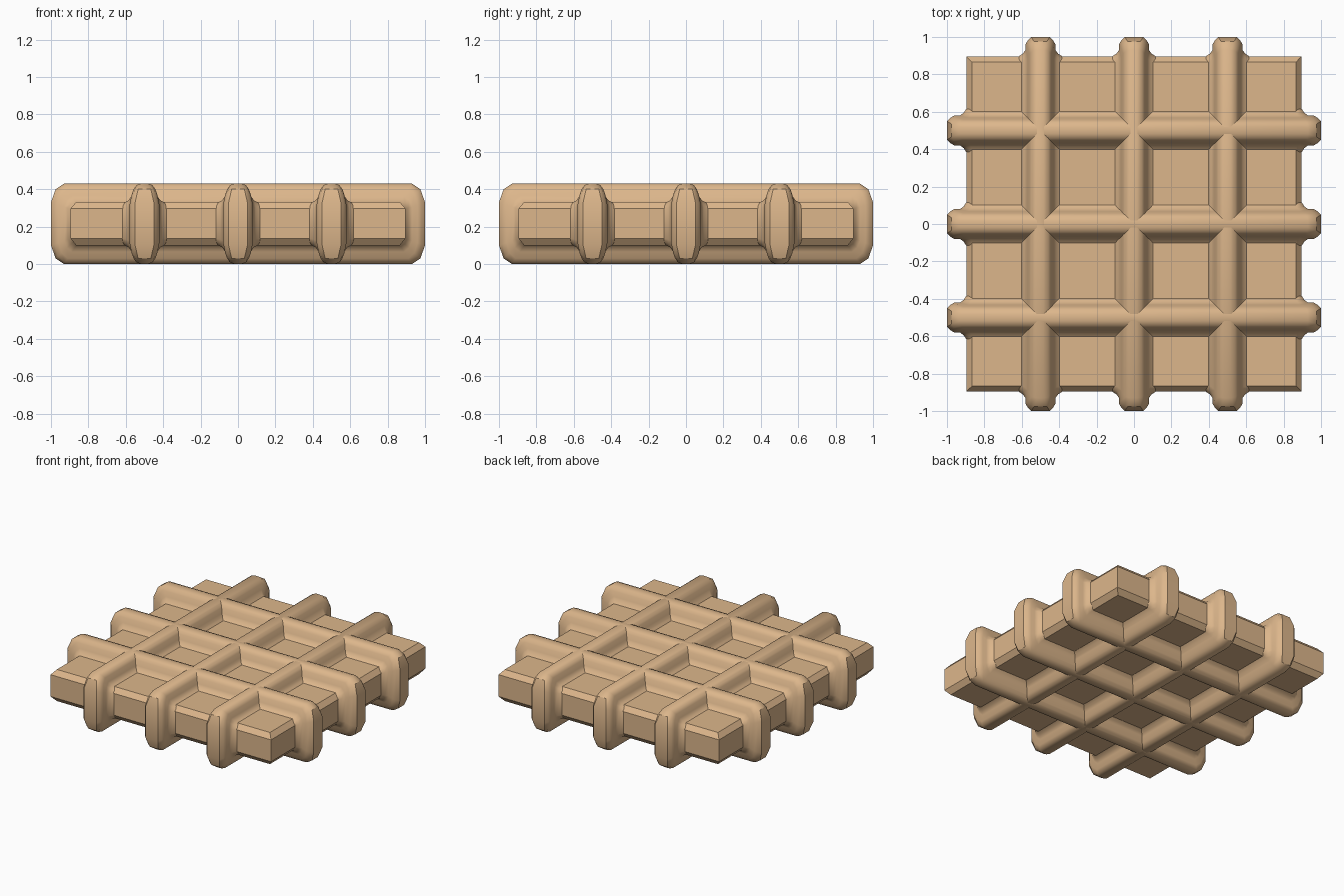
import bpy, bmesh, math

if "Cube" in bpy.data.objects:
    bpy.data.objects.remove(bpy.data.objects["Cube"])

mat = bpy.data.materials.new("baked batter")
mat.diffuse_color = (0.72, 0.47, 0.26, 1)
mat.use_nodes = True
mat.node_tree.nodes["Principled BSDF"].inputs["Base Color"].default_value = mat.diffuse_color
CZ = 0.215


def loft(name, rings, smooth):
    """Skin a list of closed rings and cap both ends."""
    bm = bmesh.new()
    vr = [[bm.verts.new(p) for p in r] for r in rings]
    n = len(vr[0])
    for a, b in zip(vr, vr[1:]):
        for i in range(n):
            j = (i + 1) % n
            bm.faces.new((a[i], a[j], b[j], b[i]))
    bm.faces.new(vr[0])
    bm.faces.new(vr[-1])
    bmesh.ops.recalc_face_normals(bm, faces=bm.faces)
    me = bpy.data.meshes.new(name)
    bm.to_mesh(me)
    bm.free()
    me.materials.append(mat)
    if smooth:
        for p in me.polygons:
            p.use_smooth = True
        me.set_sharp_from_angle(angle=math.radians(35))
    ob = bpy.data.objects.new(name, me)
    bpy.context.collection.objects.link(ob)
    return ob


# Flat slab with chamfered top and bottom rims
slab = [(0.10, 0.865), (0.137, 0.895), (0.297, 0.895), (0.332, 0.865)]
loft("slab", [[(-h, -h, z), (h, -h, z), (h, h, z), (-h, h, z)] for z, h in slab], False)

# Rib cross-sections as (half width, inset), for the long sides and the ends
TOP = [(0.018, 0), (0.042, 0.008), (0.058, 0.03), (0.068, 0.065), (0.085, 0.09), (0.115, 0.104)]
END = [(0.05, 0), (0.068, 0.018), (0.08, 0.04), (0.08, 0.07), (0.095, 0.09), (0.122, 0.107)]


def rib_ring(k, side):
    """Rounded-rectangle outline of the rib at profile step k."""
    (dt, it), (de, ie) = TOP[k], END[k]
    m, dm = (it + ie) / 2, (dt + de) / 2
    quarter = [(1 - ie, 0.115 - 0.35 * ie, de),
               (0.975 - 0.9 * m, 0.185 - 0.85 * m, dm),
               (0.93 - 0.65 * it, 0.215 - it, dt)]
    ring = []
    for sx, sz in ((1, 1), (-1, 1), (-1, -1), (1, -1)):
        q = quarter if sx * sz > 0 else quarter[::-1]
        ring += [(sx * x, side * d, CZ + sz * z) for x, z, d in q]
    return ring


# Three ribs in each direction
rings = [rib_ring(k, -1) for k in range(5, -1, -1)] + [rib_ring(k, 1) for k in range(6)]
for i, off in enumerate((-0.5, 0, 0.5)):
    r = loft(f"rib_across_{i}", rings, True)
    r.location.y = off
    r = loft(f"rib_along_{i}", rings, True)
    r.rotation_euler.z = math.pi / 2
    r.location.x = off
